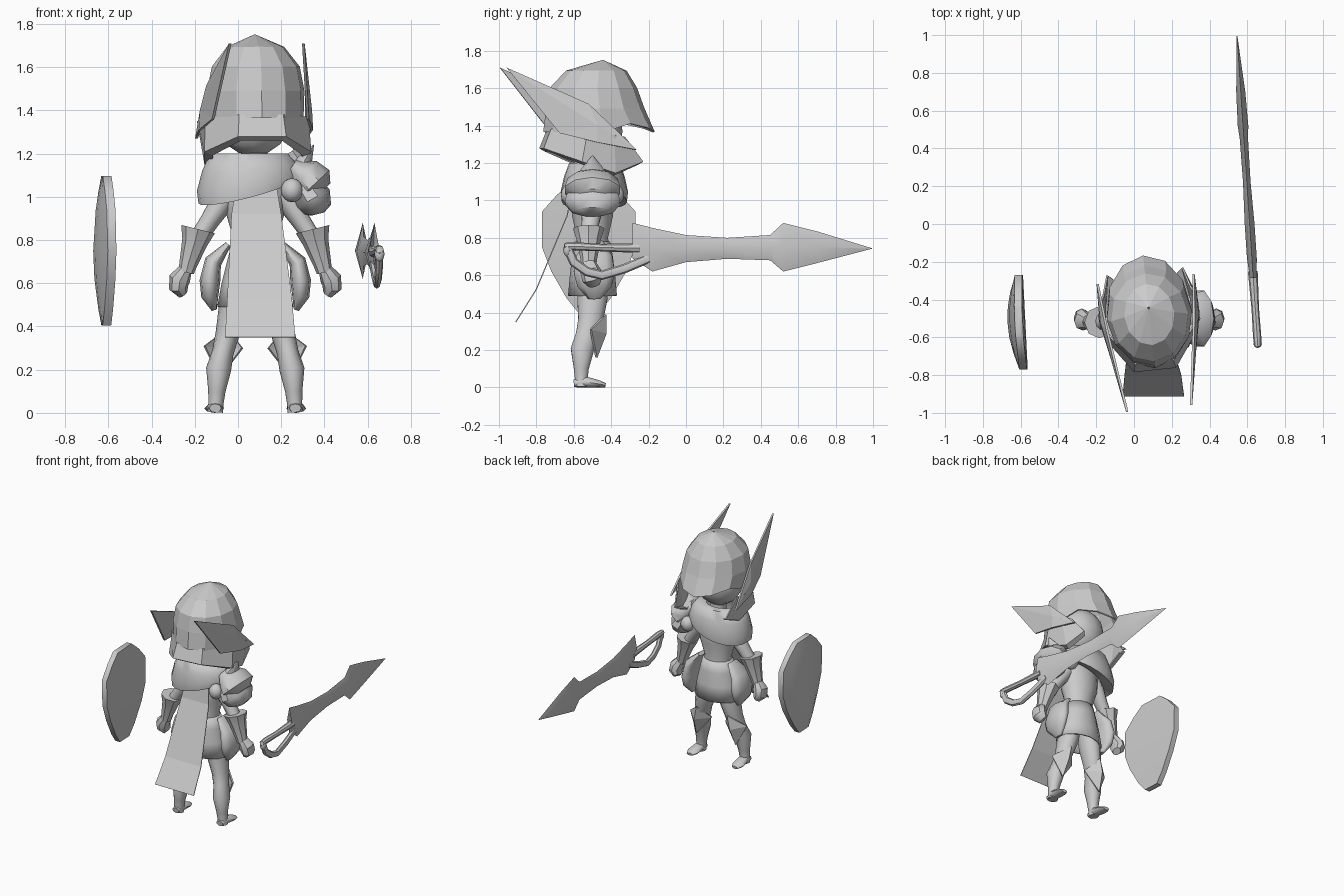
import bpy, bmesh
from math import sin, cos, pi, radians
from mathutils import Vector, Matrix

cube = bpy.data.objects.get("Cube")
if cube:
    bpy.data.objects.remove(cube)

MID_X, MID_Y = 0.08, -0.5      # body axis
grey = bpy.data.materials.new("plain grey")
grey.use_nodes = True
grey.diffuse_color = (0.6, 0.6, 0.6, 1)
grey.node_tree.nodes["Principled BSDF"].inputs["Base Color"].default_value = (0.6, 0.6, 0.6, 1)


def build(name, verts, faces, smooth=40, thick=0, turn=0):
    """Mesh object with outward normals, optional thickness and turn about the body axis."""
    mesh = bpy.data.meshes.new(name)
    mesh.from_pydata([tuple(v) for v in verts], [], faces)
    bm = bmesh.new()
    bm.from_mesh(mesh)
    bmesh.ops.recalc_face_normals(bm, faces=bm.faces)
    if turn:
        bmesh.ops.rotate(bm, verts=bm.verts, cent=(MID_X, -0.47, 0),
                         matrix=Matrix.Rotation(radians(turn), 3, 'Z'))
    bm.to_mesh(mesh)
    bm.free()
    mesh.materials.append(grey)
    obj = bpy.data.objects.new(name, mesh)
    bpy.context.collection.objects.link(obj)
    if thick:
        mod = obj.modifiers.new("thickness", 'SOLIDIFY')
        mod.thickness = thick
        mod.offset = 0
    if smooth:
        bpy.ops.object.select_all(action='DESELECT')
        obj.select_set(True)
        bpy.context.view_layer.objects.active = obj
        bpy.ops.object.shade_smooth_by_angle(angle=radians(smooth))
    return obj


def grid_faces(rows, cols, closed):
    """Quads joining consecutive rows of points."""
    wrap = cols if closed else cols - 1
    return [(r * cols + c, r * cols + (c + 1) % cols,
             (r + 1) * cols + (c + 1) % cols, (r + 1) * cols + c)
            for r in range(rows - 1) for c in range(wrap)]


def end_caps(count, n):
    return [tuple(range(n)), tuple(range(count - n, count))]


def tube(name, path, n=10, caps=True, level=False, **kw):
    """Loft of ellipses along path points (x, y, z, side radius, other radius)."""
    pts = [Vector(p[:3]) for p in path]
    verts = []
    for i, p in enumerate(path):
        t = (pts[min(i + 1, len(pts) - 1)] - pts[max(i - 1, 0)]).normalized()
        if level:
            t = Vector((0, 0, 1))
        u = Vector((1, 0, 0))
        u = (u - t * u.dot(t)).normalized()
        v = t.cross(u)
        for k in range(n):
            a = 2 * pi * k / n
            verts.append(pts[i] + u * cos(a) * p[3] + v * sin(a) * p[4])
    faces = grid_faces(len(path), n, True)
    if caps:
        faces += end_caps(len(verts), n)
    return build(name, verts, faces, **kw)


def column(name, rings, **kw):
    """Upright tube on the body axis from (z, rx, ry)."""
    return tube(name, [(MID_X, MID_Y, z, rx, ry) for z, rx, ry in rings], **kw)


def ball(name, centre, size, n=12):
    path = [(centre[0], centre[1], centre[2] - size[2] * cos(pi * i / 8),
             size[0] * sin(pi * i / 8) + 0.001, size[1] * sin(pi * i / 8) + 0.001) for i in range(9)]
    return tube(name, path, n=n, smooth=50)


# helmet dome: faceted, open below, brim pulled forward and arched at the temples
dome = tube("helmet_dome", [(MID_X, y, z, rx, ry) for y, z, rx, ry in (
    (-.465, 1.365, .22, .295), (-.485, 1.49, .222, .26), (-.495, 1.6, .2, .23),
    (-.48, 1.69, .13, .16), (-.445, 1.745, .004, .004))],
    n=12, smooth=0, thick=.01, turn=6, caps=False, level=True)
for k, lift in ((1, .045), (2, .02), (4, .02), (5, .045)):
    dome.data.vertices[k].co.z += lift

# neck guard: flared band open at the face, lower lip turned in
half = [((.1, -.73, 1.38), (.11, -.77, 1.28)), ((.235, -.55, 1.37), (.245, -.58, 1.21)),
        ((.26, -.41, 1.35), (.225, -.4, 1.15)), ((.23, -.35, 1.34), (.2, -.25, 1.21))]
cols = [(s, c) for s, side in ((-1, half[::-1]), (1, half)) for c in side]
verts = [(MID_X + s * c[0][0], c[0][1], c[0][2]) for s, c in cols]
verts += [(MID_X + s * c[1][0], c[1][1], c[1][2]) for s, c in cols]
verts += [(MID_X + s * c[1][0] * .85, c[1][1] * .9 - .05, c[1][2] - .015) for s, c in cols]
build("neck_guard", verts, grid_faces(3, len(cols), False), smooth=0, thick=.01, turn=6)

# head, neck and body
ball("head", (.07, -.5, 1.37), (.175, .16, .18))
column("neck", [(1.08, .06, .06), (1.25, .055, .055)])
column("torso", [(1.12, .08, .07), (1.03, .15, .11), (.92, .135, .113), (.8, .1, .085),
                 (.72, .115, .1)], n=14)
column("skirt", [(.78, .103, .088), (.7, .125, .103), (.6, .15, .115), (.49, .17, .125)],
       n=12, caps=False, thick=.012)

# scarf: collar with a hem hanging low over the right shoulder
N = 20
verts = []
for spread, drop in ((.45, 0), (.75, 0), (.9, .35), (1, .75), (.97, 1), (.6, .9)):
    for k in range(N):
        a = 2 * pi * k / N
        hem = 1.03 + .06 * cos(a) - .035 * abs(sin(a))
        verts.append((.05 + .24 * spread * cos(a), MID_Y + .01 + .18 * spread * sin(a),
                      1.2 + (hem - 1.2) * drop))
build("scarf", verts, grid_faces(6, N, True), smooth=70)

# cape: a single cloth sheet
rows = [(1.1, -.6, 0, .17), (.92, -.635, -.03, .2), (.525, -.8, -.05, .25), (.35, -.91, -.06, .265)]
verts = [(x0 + (x1 - x0) * i, y, z) for z, y, x0, x1 in rows for i in range(2)]
build("cape", verts, grid_faces(4, 2, False), smooth=0, thick=.006)

# parts on both sides
for s, word in ((-1, "right"), (1, "left")):
    def limb(part, path, **kw):
        return tube(word + "_" + part, [(MID_X + s * p[0],) + p[1:] for p in path], **kw)

    wing = [(.17, -.98, 1.71), (.23, -.545, 1.515), (.255, -.29, 1.27), (.26, -.5, 1.31),
            (.22, -.7, 1.36), (.255, -.5, 1.4)]
    build(word + "_helmet_wing", [(MID_X + s * x, y, z) for x, y, z in wing],
          [(0, 1, 5), (1, 2, 5), (2, 3, 5), (3, 4, 5), (4, 0, 5)], smooth=0, thick=.012, turn=6)
    limb("upper_arm", [(.1, -.5, 1.05, .05, .06), (.15, -.5, .98, .055, .065),
                       (.21, -.51, .89, .045, .05), (.27, -.52, .8, .04, .045)])
    limb("gauntlet", [(.265, -.52, .85, .08, .085), (.28, -.52, .79, .06, .065),
                      (.31, -.52, .69, .042, .045), (.32, -.52, .65, .036, .04)], n=8)
    limb("hand", [(.32, -.52, .67, .03, .035), (.35, -.51, .62, .05, .055),
                  (.355, -.5, .58, .045, .055), (.335, -.49, .55, .025, .035)], n=8)
    limb("hip_plate", [(.125, -.49, .78, .015, .05), (.195, -.49, .7, .04, .1),
                       (.21, -.49, .61, .048, .115), (.21, -.49, .54, .04, .095),
                       (.19, -.49, .475, .012, .035)], smooth=60)
    limb("leg", [(.075, -.5, .62, .07, .085), (.1, -.5, .48, .07, .085), (.13, -.51, .36, .055, .07),
                 (.15, -.53, .28, .05, .062), (.17, -.555, .2, .058, .065), (.178, -.56, .1, .04, .042),
                 (.183, -.56, .03, .034, .034), (.185, -.56, .003, .036, .036)], smooth=60)
    limb("foot", [(.185, -.6, .022, .028, .02), (.185, -.54, .03, .038, .03),
                  (.19, -.47, .02, .045, .02), (.19, -.43, .012, .025, .011)], n=8, smooth=60)
    knee = [(.13, -.43, .39), (.235, -.51, .31), (.165, -.48, .16), (.06, -.51, .3), (.15, -.43, .29)]
    build(word + "_knee_guard", [(MID_X + s * x, y, z) for x, y, z in knee],
          [(i, (i + 1) % 4, 4) for i in range(4)], smooth=0, thick=.012)

# shoulder armour on the left side
tube("pauldron_top", [(.25, -.5, 1.14, .04, .08), (.31, -.5, 1.1, .085, .14),
                      (.35, -.5, 1.055, .1, .155), (.385, -.5, 1.02, .06, .08)], smooth=45)
tube("pauldron_lower", [(.3, -.5, 1.06, .075, .13), (.345, -.5, .99, .09, .155),
                        (.365, -.5, .94, .07, .115), (.37, -.5, .92, .03, .06)], smooth=45)
tube("pauldron_spike", [(.28, -.5, 1.1, .06, .1), (.31, -.5, 1.17, .035, .06),
                        (.35, -.5, 1.24, .002, .002)], n=8, smooth=45)
for y, word in ((-.62, "rear"), (-.38, "front")):
    ball(word + "_pauldron_stud", (.25, y, 1.03), (.05, .05, .055), n=10)


# sword: diamond section lofted along its length
def sword_x(y):
    return .612 - .067 * y


verts = []
for y, top, low, t in ((-.25, .78, .71, .012), (-.285, .88, .69, .018), (-.18, .853, .62, .026),
                       (0, .815, .67, .026), (.22, .8, .688, .02), (.45, .815, .68, .022),
                       (.52, .88, .62, .028), (.7, .835, .665, .024), (.995, .744, .742, .002)):
    x, z = sword_x(y), (top + low) / 2
    verts += [(x, y, top), (x + t, y, z), (x, y, low), (x - t, y, z)]
build("sword_blade", verts, grid_faces(9, 4, True) + end_caps(36, 4), smooth=60)
tube("sword_grip", [(sword_x(y), y, z, r, r) for y, z, r in (
    (-.65, .755, .018), (-.6, .755, .022), (-.45, .748, .02), (-.25, .745, .026))], n=8)
tube("sword_hand_guard", [(sword_x(y), y, z, .018, .025) for y, z in (
    (-.635, .75), (-.6, .67), (-.53, .62), (-.45, .6), (-.33, .635), (-.2, .69))], n=8)
ball("sword_pommel", (sword_x(-.635), -.635, .735), (.022, .02, .035), n=8)

# shield: thick plate, bowed outside and nearly flat inside
verts = []
steps = [i / 3 - 1 for i in range(7)]
for z, w in ((1.095, .09), (1.03, .17), (.94, .25), (.75, .25), (.62, .2), (.48, .12), (.405, .06)):
    fade = 1 - ((z - .75) / .35) ** 2
    for u, outer in [(u, 1) for u in steps] + [(u, 0) for u in reversed(steps)]:
        inner_x = -.59 - .05 * w * u + .015 * fade
        verts.append((inner_x - outer * (.04 + .055 * fade * (1 - u * u)), -.52 + w * u, z))
build("shield", verts, grid_faces(7, 14, True) + end_caps(98, 14), smooth=50)
